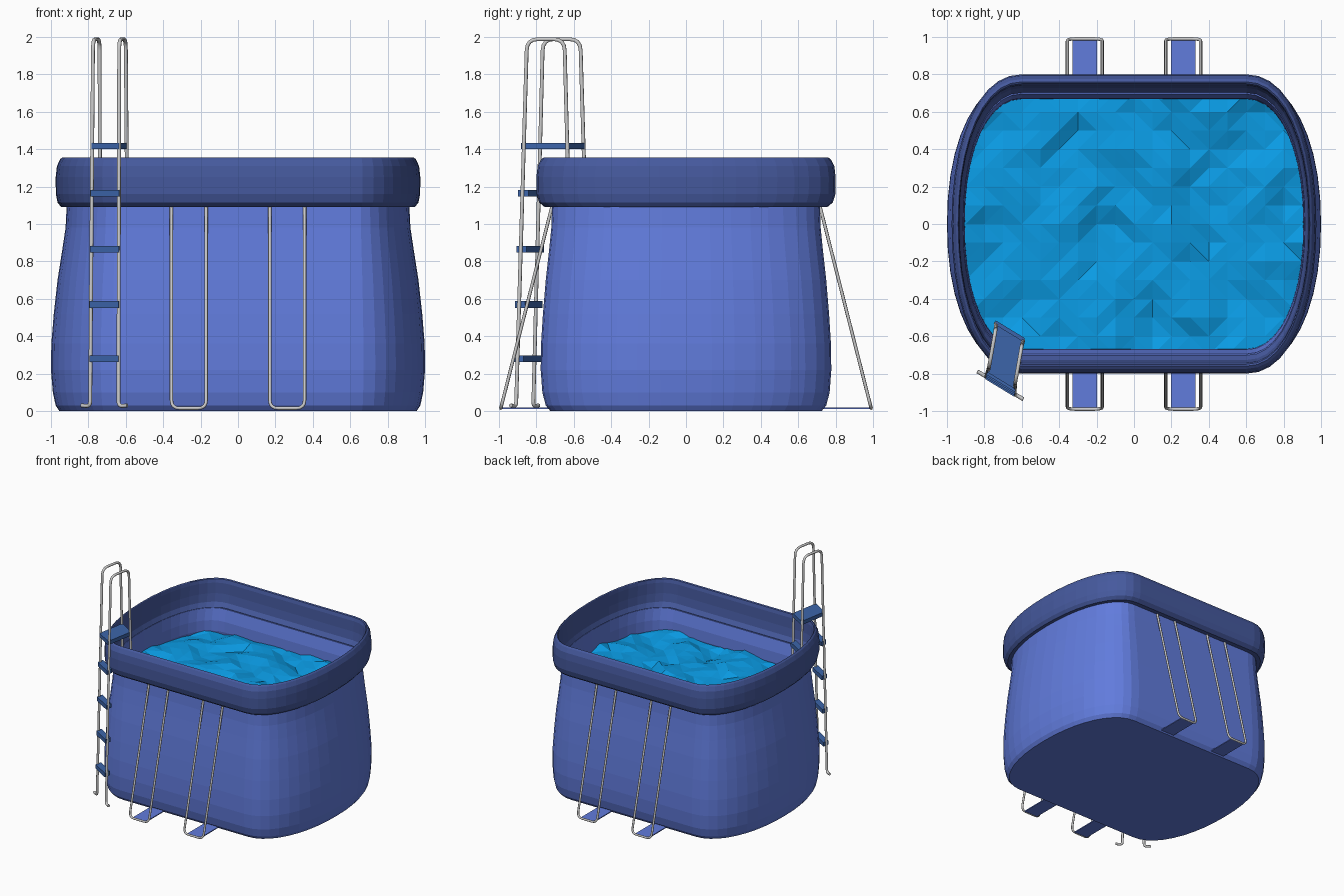
import bpy, bmesh, math, random
from mathutils import Vector, noise

if "Cube" in bpy.data.objects:
    bpy.data.objects.remove(bpy.data.objects["Cube"])

random.seed(4)


def material(name, rgb):
    m = bpy.data.materials.new(name)
    m.diffuse_color = (*rgb, 1)
    m.use_nodes = True
    m.node_tree.nodes["Principled BSDF"].inputs["Base Color"].default_value = m.diffuse_color
    return m


BLUE = material("pool_blue", (0.12, 0.20, 0.72))
NAVY = material("rim_navy", (0.06, 0.10, 0.34))
STEP = material("step_blue", (0.045, 0.13, 0.40))
WATER = material("water_cyan", (0.003, 0.33, 0.78))


def finish(name, bm, mat):
    bmesh.ops.recalc_face_normals(bm, faces=bm.faces[:])
    me = bpy.data.meshes.new(name)
    bm.to_mesh(me)
    bm.free()
    ob = bpy.data.objects.new(name, me)
    bpy.context.collection.objects.link(ob)
    me.materials.append(mat)
    return ob


def outline(hx, hy, z, n=20):
    """Straight front and back, bowed elliptical ends."""
    pts = []
    for side in (1, -1):
        for i in range(n + 1):
            t = -math.pi / 2 + math.pi * i / n
            c, s = abs(math.cos(t)) ** 0.93, math.copysign(abs(math.sin(t)) ** 0.93, math.sin(t))
            pts.append(Vector((side * (0.6 + (hx - 0.6) * c), side * hy * s, z)))
    return pts


def loft(name, profile, mat, closed=False):
    """Faceted skin through a stack of outlines (half width, half depth, height)."""
    bm = bmesh.new()
    rings = [[bm.verts.new(p) for p in outline(*r)] for r in profile]
    n = len(rings[0])
    pairs = list(zip(rings, rings[1:])) + ([(rings[-1], rings[0])] if closed else [])
    for a, b in pairs:
        for i in range(n):
            j = (i + 1) % n
            bm.faces.new((a[i], a[j], b[j], b[i]))
    if not closed:
        bm.faces.new(rings[0])
        bm.faces.new(rings[-1])
    return finish(name, bm, mat)


# Pool shell: outer wall up, inner wall down to the floor
loft("pool_body", [
    (0.955, 0.725, 0), (0.975, 0.75, 0.03), (0.99, 0.768, 0.10), (1.0, 0.777, 0.22),
    (0.998, 0.775, 0.36), (0.985, 0.765, 0.52), (0.965, 0.75, 0.70), (0.94, 0.732, 0.86),
    (0.922, 0.72, 0.98), (0.915, 0.715, 1.12), (0.912, 0.695, 1.12), (0.906, 0.672, 1.02),
    (0.905, 0.668, 0.93), (0.97, 0.745, 0.50), (0.98, 0.755, 0.20), (0.95, 0.72, 0.03)], BLUE)

# Puffy rim
loft("pool_rim", [
    (0.914, 0.702, 1.09), (0.945, 0.755, 1.09), (0.965, 0.785, 1.115), (0.974, 0.799, 1.16),
    (0.975, 0.80, 1.25), (0.968, 0.793, 1.31), (0.952, 0.775, 1.345), (0.94, 0.76, 1.356),
    (0.936, 0.75, 1.35), (0.934, 0.742, 1.32), (0.933, 0.738, 1.23), (0.928, 0.727, 1.16),
    (0.914, 0.702, 1.125)], NAVY, closed=True)

# Choppy faceted water, trimmed to the inner wall
bm = bmesh.new()
bmesh.ops.create_grid(bm, x_segments=20, y_segments=16, size=1)
for v in bm.verts:
    v.co.y *= 0.8
    v.co.z = 0.93 + 0.06 * noise.noise(v.co * 3.5) + random.uniform(-0.015, 0.015)
bmesh.ops.triangulate(bm, faces=bm.faces[:])
edge = outline(0.908, 0.673, 0)
for a, b in zip(edge, edge[1:] + edge[:1]):
    d = b - a
    if d.length > 1e-4:
        bmesh.ops.bisect_plane(bm, geom=bm.verts[:] + bm.edges[:] + bm.faces[:], plane_co=a,
                               plane_no=Vector((d.y, -d.x, 0)), clear_outer=True)
finish("water", bm, WATER)


def tube(name, pts, radius, round_by):
    """Round rod along a path with rounded corners."""
    pts = [Vector(p) for p in pts]
    path = [pts[0]]
    for a, p, b in zip(pts, pts[1:], pts[2:]):
        r = min(round_by, (a - p).length * 0.48, (b - p).length * 0.48)
        s, e = p + (a - p).normalized() * r, p + (b - p).normalized() * r
        for i in range(5):
            t = i / 4
            path.append(s * (1 - t) ** 2 + p * 2 * t * (1 - t) + e * t * t)
    path.append(pts[-1])
    cu = bpy.data.curves.new(name, 'CURVE')
    cu.dimensions = '3D'
    cu.bevel_depth = radius
    cu.bevel_resolution = 2
    cu.use_fill_caps = True
    sp = cu.splines.new('POLY')
    sp.points.add(len(path) - 1)
    for q, p in zip(sp.points, path):
        q.co = (*p, 1)
    sp.use_smooth = True
    bpy.context.collection.objects.link(bpy.data.objects.new(name, cu))


def slab(name, corner, mat, u, v, z):
    """Box spanning (min, max) ranges u, v, z, placed by the corner mapping."""
    bm = bmesh.new()
    bmesh.ops.create_cube(bm, size=1)
    for p in bm.verts:
        p.co = corner(u[p.co.x > 0], v[p.co.y > 0], z[p.co.z > 0])
    finish(name, bm, mat)


# Side braces: leaning U-shaped rods with ground straps
for sy, face in ((-1, "front"), (1, "back")):
    for sx, side in ((-1, "left"), (1, "right")):
        x0, x1 = sx * 0.263 - 0.093, sx * 0.263 + 0.093
        tube(f"brace_{face}_{side}",
             [(x0, sy * 0.715, 1.10), (x0, sy * 0.99, 0.015), (x1, sy * 0.99, 0.015),
              (x1, sy * 0.715, 1.10)], 0.009, 0.045)
        slab(f"strap_{face}_{side}", lambda u, v, z: Vector((u, v, z)), BLUE,
             (sx * 0.263 - 0.065, sx * 0.263 + 0.065),
             sorted((sy * 0.70, sy * 0.985)), (0.010, 0.018))


# Ladder frame: u runs across the steps, v runs from outside to inside the pool
def ladder(u, v, z):
    return Vector((-0.6875 + 0.07 * u + 0.175 * v, -0.7075 - 0.0425 * u + v, z))


def lean(z):
    return 0.10 + 0.055 * (2 - z) / 2


for u, side in ((-1, "left"), (1, "right")):
    path = [ladder(u * 1.75, -lean(0), 0.03), ladder(u * 1.08, -lean(0), 0.025),
            ladder(u, -lean(2), 1.988), ladder(u, lean(2), 1.988),
            ladder(u * 1.08, lean(0), 0.05)]
    tube(f"ladder_rail_{side}", path, 0.0105, 0.06)

slab("ladder_platform", ladder, STEP, (-1.04, 1.04), (-0.13, 0.125), (1.40, 1.433))
for i, z in enumerate((0.28, 0.57, 0.865, 1.165)):
    for s, place in ((-1, "outer"), (1, "inner")):
        c = s * (lean(z) - 0.006)
        slab(f"ladder_step_{place}_{i + 1}", ladder, STEP, (-1.1, 1.1),
             (c - 0.028, c + 0.028), (z - 0.018, z + 0.018))
